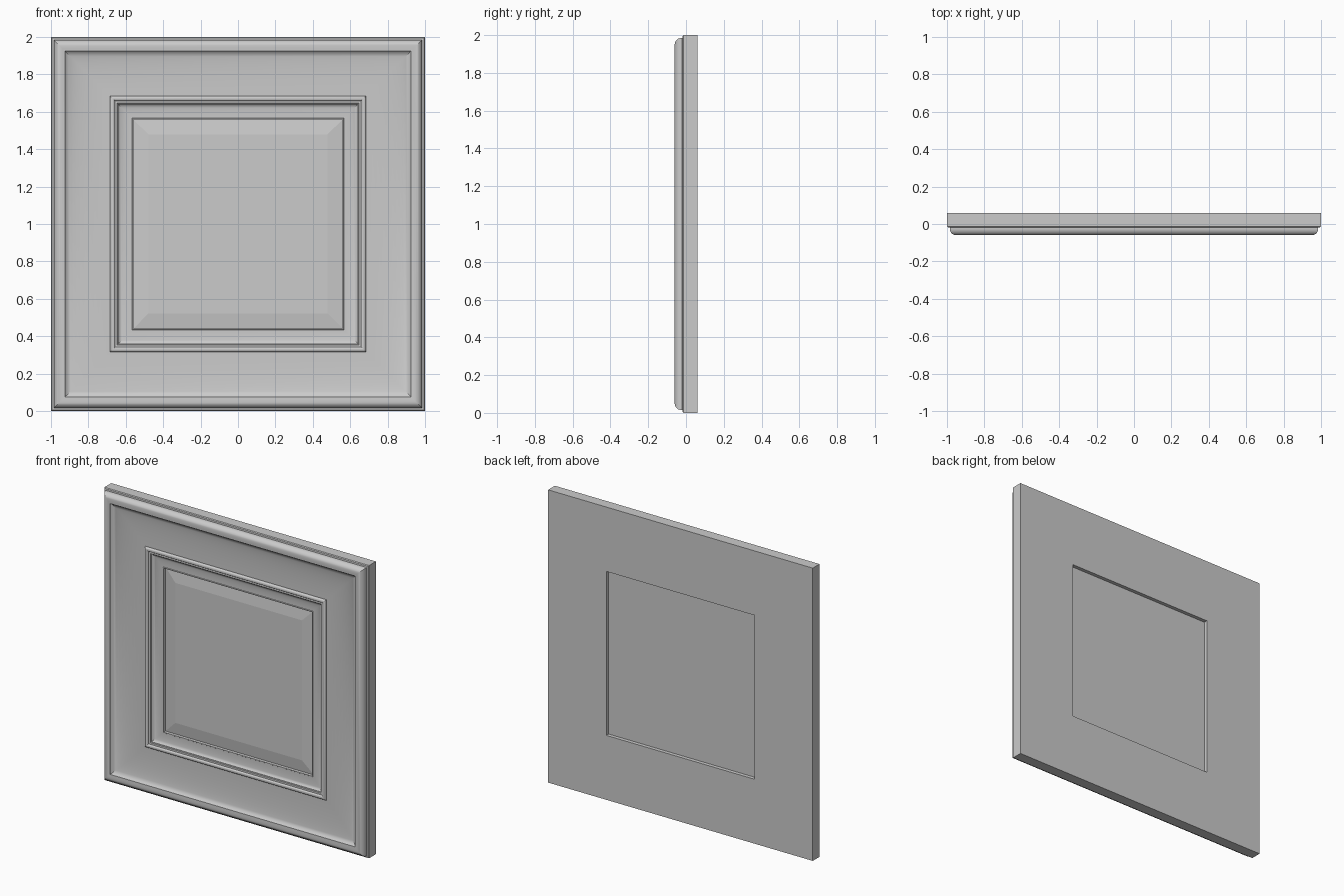
import bpy, math

if "Cube" in bpy.data.objects:
    bpy.data.objects.remove(bpy.data.objects["Cube"])

CENTRE_Z = 1.0


def arc(cr, cy, rr, ry, a0, a1, n):
    """Elliptical arc of (half_size, y) profile points."""
    pts = []
    for i in range(n + 1):
        a = math.radians(a0 + (a1 - a0) * i / n)
        pts.append((cr + rr * math.cos(a), cy + ry * math.sin(a)))
    return pts


def square_sweep(name, profile, closed=True, smooth_angle=25):
    """Sweep a profile round a square with mitred corners."""
    corners = [(-1, -1), (1, -1), (1, 1), (-1, 1)]
    verts = [(sx * r, y, CENTRE_Z + sz * r) for r, y in profile for sx, sz in corners]
    n = len(profile)
    faces = []
    for i in range(n if closed else n - 1):
        a, b = 4 * i, 4 * ((i + 1) % n)
        for k in range(4):
            k2 = (k + 1) % 4
            faces.append((a + k, a + k2, b + k2, b + k))
    if not closed:
        faces.append((3, 2, 1, 0))
        faces.append(tuple(4 * (n - 1) + k for k in range(4)))
    mesh = bpy.data.meshes.new(name)
    mesh.from_pydata(verts, [], faces)
    mesh.update()
    obj = bpy.data.objects.new(name, mesh)
    bpy.context.collection.objects.link(obj)
    # consistent outward normals
    import bmesh
    bm = bmesh.new()
    bm.from_mesh(mesh)
    bmesh.ops.recalc_face_normals(bm, faces=bm.faces)
    bm.to_mesh(mesh)
    bm.free()
    bpy.ops.object.select_all(action='DESELECT')
    obj.select_set(True)
    bpy.context.view_layer.objects.active = obj
    bpy.ops.object.shade_smooth_by_angle(angle=math.radians(smooth_angle))
    return obj


# Moulded frame: back, outer edge with a small step
profile = [(0.56, 0.06), (1.0, 0.06), (1.0, -0.013), (0.995, -0.018), (0.985, -0.02)]
# rounded outer crest
profile += arc(0.95, -0.025, 0.035, 0.035, 0, -90, 7)
profile += [(0.938, -0.059)]
# wide scooped cove
profile += arc(0.71, -0.058, 0.215, 0.038, 0, 90, 12)
profile += [(0.684, -0.02)]
# raised bead and its fillet
profile += arc(0.671, -0.024, 0.013, 0.012, 0, -180, 8)
profile += [(0.646, -0.024), (0.644, -0.018)]
# inner cove down to the panel
profile += arc(0.575, -0.018, 0.066, 0.018, 0, 90, 8)
# narrow sight-edge lip
profile += [(0.567, 0.0), (0.565, -0.003), (0.56, -0.003)]
square_sweep("moulded_frame", profile)

# Inset panel with a wide bevelled border
square_sweep("bevelled_panel",
             [(0.56, 0.035), (0.56, 0.018), (0.478, 0.007)],
             closed=False, smooth_angle=3)
